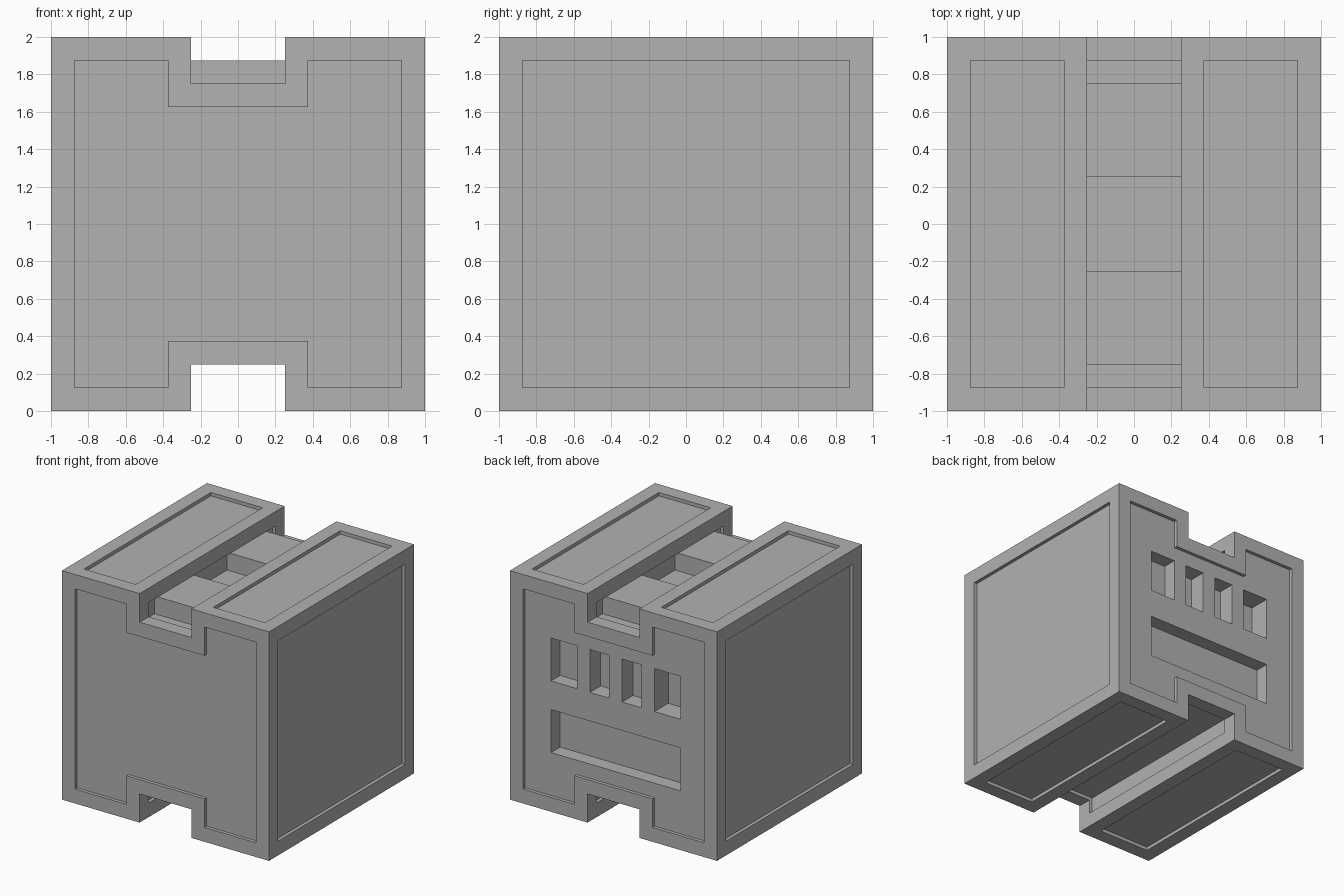
import bpy
import bmesh

if "Cube" in bpy.data.objects:
    bpy.data.objects.remove(bpy.data.objects["Cube"], do_unlink=True)

RECESS = 0.03   # depth of every sunken panel
RIM = 0.875     # panels stop short of the edges
OVER = 0.1      # how far cutters stick out of the body

grey = bpy.data.materials.new("plain grey")
grey.use_nodes = True
grey.diffuse_color = (0.445, 0.445, 0.445, 1)
grey.node_tree.nodes["Principled BSDF"].inputs["Base Color"].default_value = grey.diffuse_color


def prism(bm, outline, y0, y1):
    """Extrude a closed x/z outline from y0 to y1."""
    face = bm.faces.new([bm.verts.new((x, y0, z)) for x, z in outline])
    moved = bmesh.ops.extrude_face_region(bm, geom=[face])["geom"]
    verts = [v for v in moved if isinstance(v, bmesh.types.BMVert)]
    bmesh.ops.translate(bm, vec=(0, y1 - y0, 0), verts=verts)


def box(bm, x0, x1, y0, y1, z0, z1):
    prism(bm, [(x0, z0), (x1, z0), (x1, z1), (x0, z1)], y0, y1)


def h_outline(side, slot, depth):
    """H-shaped outline about the body's centre, notched top and bottom."""
    quarter = [(side, side), (slot, side), (slot, side - depth)]
    upper = quarter + [(-x, z) for x, z in reversed(quarter)]
    return [(x, 1 + z) for x, z in upper] + [(x, 1 - z) for x, z in reversed(upper)]


def finish(bm, name):
    bmesh.ops.recalc_face_normals(bm, faces=bm.faces)
    mesh = bpy.data.meshes.new(name)
    bm.to_mesh(mesh)
    bm.free()
    mesh.materials.append(grey)
    obj = bpy.data.objects.new(name, mesh)
    bpy.context.collection.objects.link(obj)
    return obj


def carve(target, cutter):
    mod = target.modifiers.new("carve", "BOOLEAN")
    mod.operation, mod.solver, mod.object = "DIFFERENCE", "EXACT", cutter
    bpy.context.view_layer.objects.active = target
    bpy.ops.object.modifier_apply(modifier=mod.name)
    bpy.data.objects.remove(cutter, do_unlink=True)


# Body with a channel along the top and the bottom
bm = bmesh.new()
prism(bm, h_outline(1, 0.25, 0.25), -1, 1)
body = finish(bm, "body")

# Sunken panels on every side and inside both channels
bm = bmesh.new()
inner, outer = 1 - RECESS, 1 + OVER
panel = h_outline(RIM, 0.375, 0.25)
for s in (-1, 1):
    prism(bm, panel, s * inner, s * outer)
    box(bm, s * inner, s * outer, -RIM, RIM, 1 - RIM, 1 + RIM)
    for x in (-1, 1):
        box(bm, x * 0.375, x * RIM, -RIM, RIM, 1 + s * inner, 1 + s * outer)
    box(bm, -0.25 - RECESS, 0.25 + RECESS, -RIM, RIM, 1 + s * (0.75 - RECESS), 1 + s * RIM)
carve(body, finish(bm, "panel_cutter"))

# Four windows and a wide slot in the back
bm = bmesh.new()
windows = [(0.375, 0.625, 0.125), (0.0625, 0.25, 0.15),
           (-0.25, -0.0625, 0.15), (-0.625, -0.375, 0.19)]
for x0, x1, depth in windows:
    box(bm, x0, x1, inner - depth, outer, 1.125, 1.5)
box(bm, -0.625, 0.625, inner - 0.125, outer, 0.5, 0.875)
carve(body, finish(bm, "window_cutter"))

# Two blocks standing in the top channel
for name, y0 in (("front_block", -0.75), ("back_block", 0.25)):
    bm = bmesh.new()
    box(bm, -0.25 - RECESS, 0.25 + RECESS, y0, y0 + 0.5, 1.75 - RECESS, RIM + 1)
    finish(bm, name)
